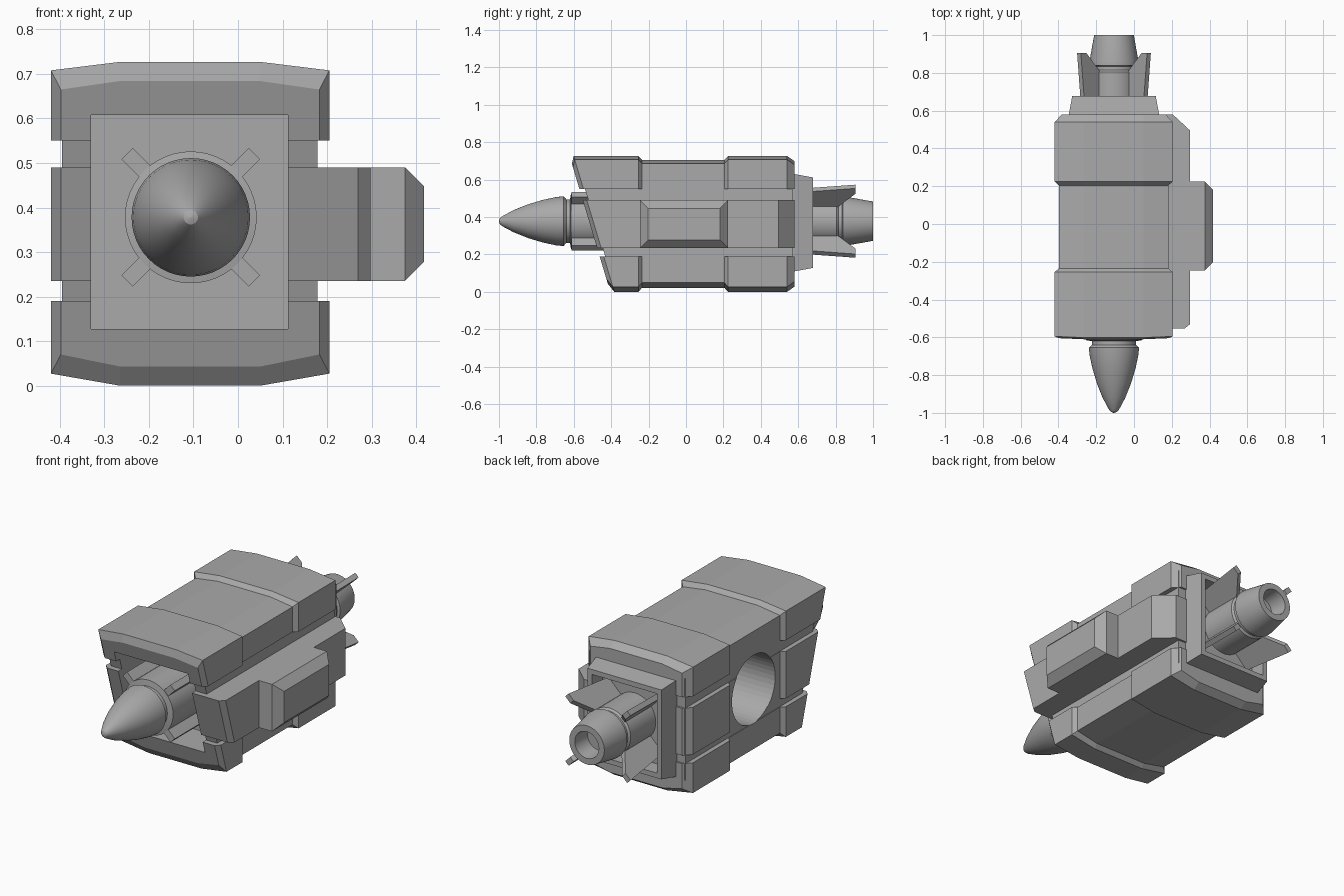
import bpy, bmesh, math
from mathutils import Vector

if "Cube" in bpy.data.objects:
    bpy.data.objects.remove(bpy.data.objects["Cube"], do_unlink=True)

grey = bpy.data.materials.new("matt grey")
grey.use_nodes = True
colour = (0.4, 0.4, 0.4, 1)
grey.diffuse_color = colour
grey.node_tree.nodes["Principled BSDF"].inputs["Base Color"].default_value = colour

AX, AZ = -0.106, 0.378          # missile axis


def slant(z):
    """Depth of the raked front of the pod at a given height."""
    return -0.615 + (0.7 - z) * 0.3


def loft(name, rings, smooth=False):
    """Closed skin through rings of equal point count, capped at both ends."""
    bm = bmesh.new()
    loops = [[bm.verts.new(p) for p in ring] for ring in rings]
    n = len(loops[0])
    for a, b in zip(loops, loops[1:]):
        for i in range(n):
            j = (i + 1) % n
            bm.faces.new((a[i], a[j], b[j], b[i]))
    bm.faces.new(loops[0])
    bm.faces.new(loops[-1][::-1])
    bmesh.ops.recalc_face_normals(bm, faces=bm.faces[:])
    mesh = bpy.data.meshes.new(name)
    bm.to_mesh(mesh)
    bm.free()
    mesh.materials.append(grey)
    ob = bpy.data.objects.new(name, mesh)
    bpy.context.collection.objects.link(ob)
    if smooth:
        bpy.ops.object.select_all(action="DESELECT")
        ob.select_set(True)
        bpy.context.view_layer.objects.active = ob
        bpy.ops.object.shade_smooth_by_angle(angle=math.radians(30))
    return ob


def rect(x0, x1, z0, z1, y):
    """Rectangle across the pod; y is a number or a function of height."""
    return [(x, y(z) if callable(y) else y, z)
            for x, z in ((x0, z0), (x1, z0), (x1, z1), (x0, z1))]


def lathe(name, profile, sides=48):
    """Turn a (radius, y) profile about the missile axis."""
    turn = [2 * math.pi * i / sides for i in range(sides)]
    return loft(name, [[(AX + r * math.cos(t), y, AZ + r * math.sin(t)) for t in turn]
                       for r, y in profile], True)


# Cutters: front launch tunnel and round side port
tunnel = loft("tunnel_cutter", [rect(-0.33, 0.112, 0.127, 0.608, y) for y in (-0.8, -0.25)])
ring = [2 * math.pi * i / 48 for i in range(48)]
port = loft("port_cutter", [[(x, -0.01 + 0.185 * math.cos(t), 0.372 + 0.185 * math.sin(t))
                             for t in ring] for x in (-0.6, 0.08)])


def carve(ob):
    for cutter in (tunnel, port):
        cutter.hide_render = True
        cutter.hide_set(True)
        mod = ob.modifiers.new(cutter.name, "BOOLEAN")
        mod.operation = "DIFFERENCE"
        mod.solver = "EXACT"
        mod.object = cutter


# Stations along the pod: depth (None = raked front), side inset, top inset
STATIONS = [(None, 0.022, 0.043), (None, 0, 0), (-0.255, 0, 0), (-0.235, 0.022, 0.022),
            (0.205, 0.022, 0.022), (0.225, 0, 0), (0.54, 0, 0), (0.58, 0.038, 0.028)]


def station_y(i, z):
    y = STATIONS[i][0]
    return y if y is not None else slant(z) + 0.022 * i


# Upper and lower armour shells
def shell(name, inner, edge, crown, sign):
    rings = []
    for i, (_, dx, dz) in enumerate(STATIONS):
        outline = [(-0.42 + dx, inner), (-0.42 + dx, edge - sign * dz),
                   (-0.265, crown - sign * dz), (0.05, crown - sign * dz),
                   (0.205 - dx, edge - sign * dz), (0.205 - dx, inner)]
        rings.append([(x, station_y(i, z), z) for x, z in outline])
    carve(loft(name, rings))


shell("upper_shell", 0.55, 0.708, 0.727, 1)
shell("lower_shell", 0.19, 0.027, 0.0, -1)

# Inner core showing in the grooves
carve(loft("core", [rect(-0.395, 0.178, 0.1, 0.65, lambda z: slant(z) + 0.03),
                    rect(-0.395, 0.178, 0.1, 0.65, 0.57)]))

# Right side panel, stepped like the shells
carve(loft("right_side_panel",
           [rect(-0.42 + s[1], -0.25, 0.235, 0.49, lambda z, i=i: station_y(i, z))
            for i, s in enumerate(STATIONS)]))

# Left side panel with chamfered ends, and the mount block on it
carve(loft("left_side_panel", [
    rect(0.05, 0.27, 0.235, 0.49, slant),
    rect(0.05, 0.297, 0.235, 0.49, lambda z: slant(z) + 0.022),
    rect(0.05, 0.297, 0.235, 0.49, 0.495),
    rect(0.05, 0.205, 0.235, 0.49, 0.58)]))


def block_ring(x, inset):
    y0, y1, z0, z1 = -0.245 + inset, 0.225 - inset, 0.235 + inset, 0.49 - inset
    return [(x, y0, z0), (x, y1, z0), (x, y1, z1), (x, y0, z1)]


loft("mount_block", [block_ring(0.28, 0), block_ring(0.375, 0), block_ring(0.418, 0.043)])

# Tapered rear frame with a recess
loft("rear_frame", [rect(-0.345 + d, 0.133 - d, 0.11 + d, 0.63 - d, y)
                    for d, y in ((0, 0.56), (0, 0.58), (0.018, 0.678),
                                 (0.045, 0.678), (0.045, 0.59))])

# Missile: nose with front body, then tail with hollow nozzle
lathe("missile_front", [(0.002, -1), (0.016, -0.995), (0.028, -0.98), (0.06, -0.92),
                        (0.09, -0.845), (0.114, -0.765), (0.129, -0.695), (0.133, -0.655),
                        (0.117, -0.64), (0.117, -0.62), (0.148, -0.615),
                        (0.148, -0.26), (0.002, -0.26)])
lathe("missile_tail", [(0.002, 0.585), (0.126, 0.585), (0.126, 0.805), (0.116, 0.815),
                       (0.116, 0.835), (0.13, 0.84), (0.13, 0.86), (0.105, 1),
                       (0.072, 1), (0.065, 0.9), (0.002, 0.9)])


# Diagonal fins from a (radius, y) outline
def fins(name, outline, thick):
    for k in range(4):
        a = math.radians(45 + 90 * k)
        out = Vector((math.cos(a), 0, math.sin(a)))
        side = Vector((-math.sin(a), 0, math.cos(a))) * thick / 2
        centre = Vector((AX, 0, AZ))
        loft(f"{name}_{k + 1}", [[centre + out * r + Vector((0, y, 0)) + side * s
                                  for r, y in outline] for s in (-1, 1)])


fins("front_fin", [(0.1, -0.612), (0.202, -0.612), (0.202, -0.26), (0.1, -0.26)], 0.036)
fins("tail_fin", [(0.1, 0.595), (0.23, 0.595), (0.262, 0.905), (0.22, 0.905), (0.1, 0.79)], 0.028)
